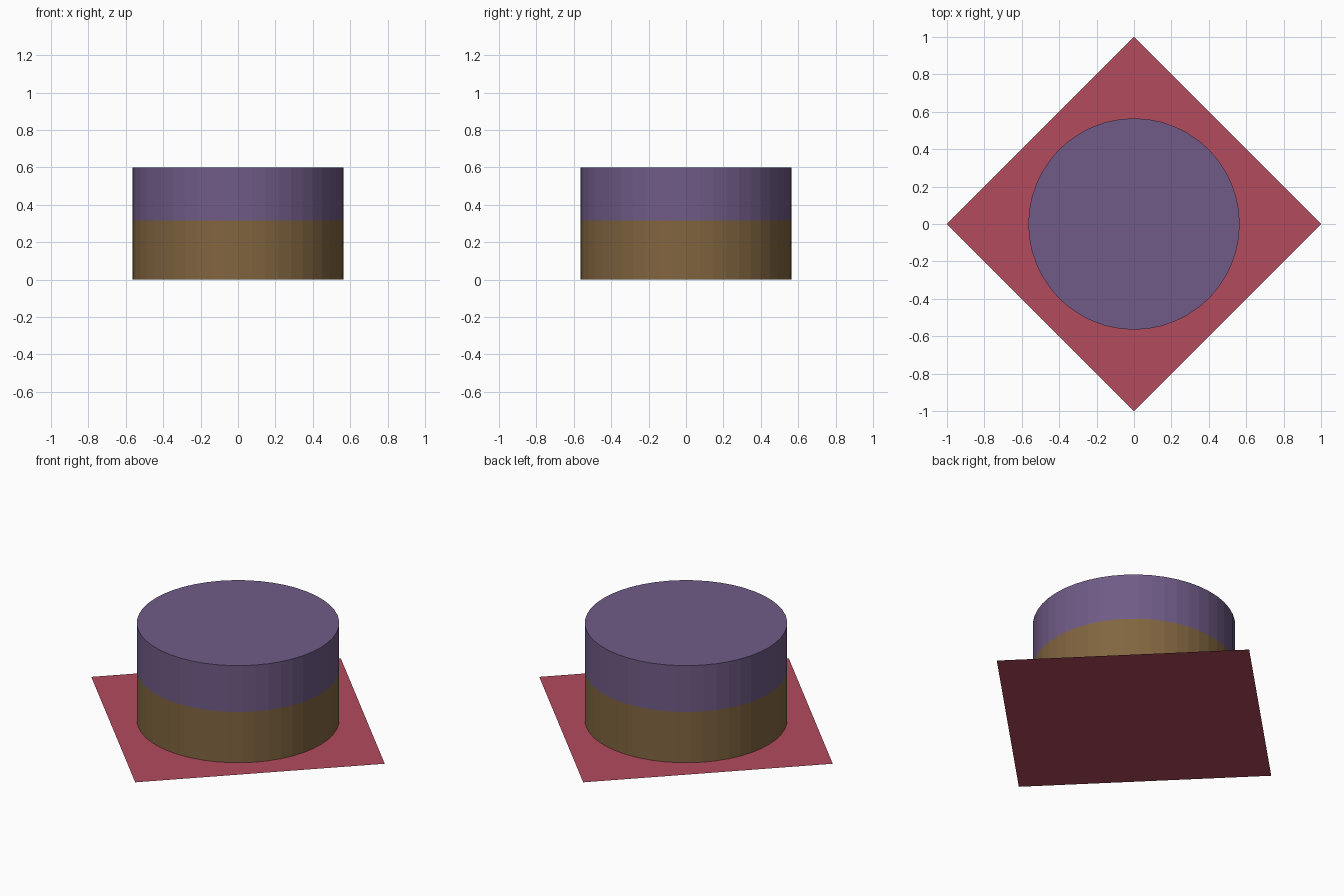
import bpy
from math import pi

if "Cube" in bpy.data.objects:
    bpy.data.objects.remove(bpy.data.objects["Cube"])

RADIUS, SIDES = 0.565, 48
SEAM, TOP = 0.315, 0.6


def paint(obj, name, color):
    mat = bpy.data.materials.new(name)
    mat.diffuse_color = (*color, 1)
    mat.use_nodes = True
    mat.node_tree.nodes["Principled BSDF"].inputs["Base Color"].default_value = mat.diffuse_color
    obj.data.materials.append(mat)


def drum(name, z0, z1, color):
    bpy.ops.mesh.primitive_cylinder_add(
        vertices=SIDES, radius=RADIUS, depth=z1 - z0, location=(0, 0, (z0 + z1) / 2))
    obj = bpy.context.object
    obj.name = name
    paint(obj, name + "_color", color)


# Thin square base sheet, turned corner-on
bpy.ops.mesh.primitive_plane_add(size=2 ** 0.5, location=(0, 0, 0), rotation=(0, 0, pi / 4))
base = bpy.context.object
base.name = "base_sheet"
paint(base, "red", (0.45, 0.07, 0.11))

# Two stacked drum halves
drum("lower_drum", 0.002, SEAM, (0.22, 0.13, 0.05))
drum("upper_drum", SEAM, TOP, (0.16, 0.105, 0.24))
